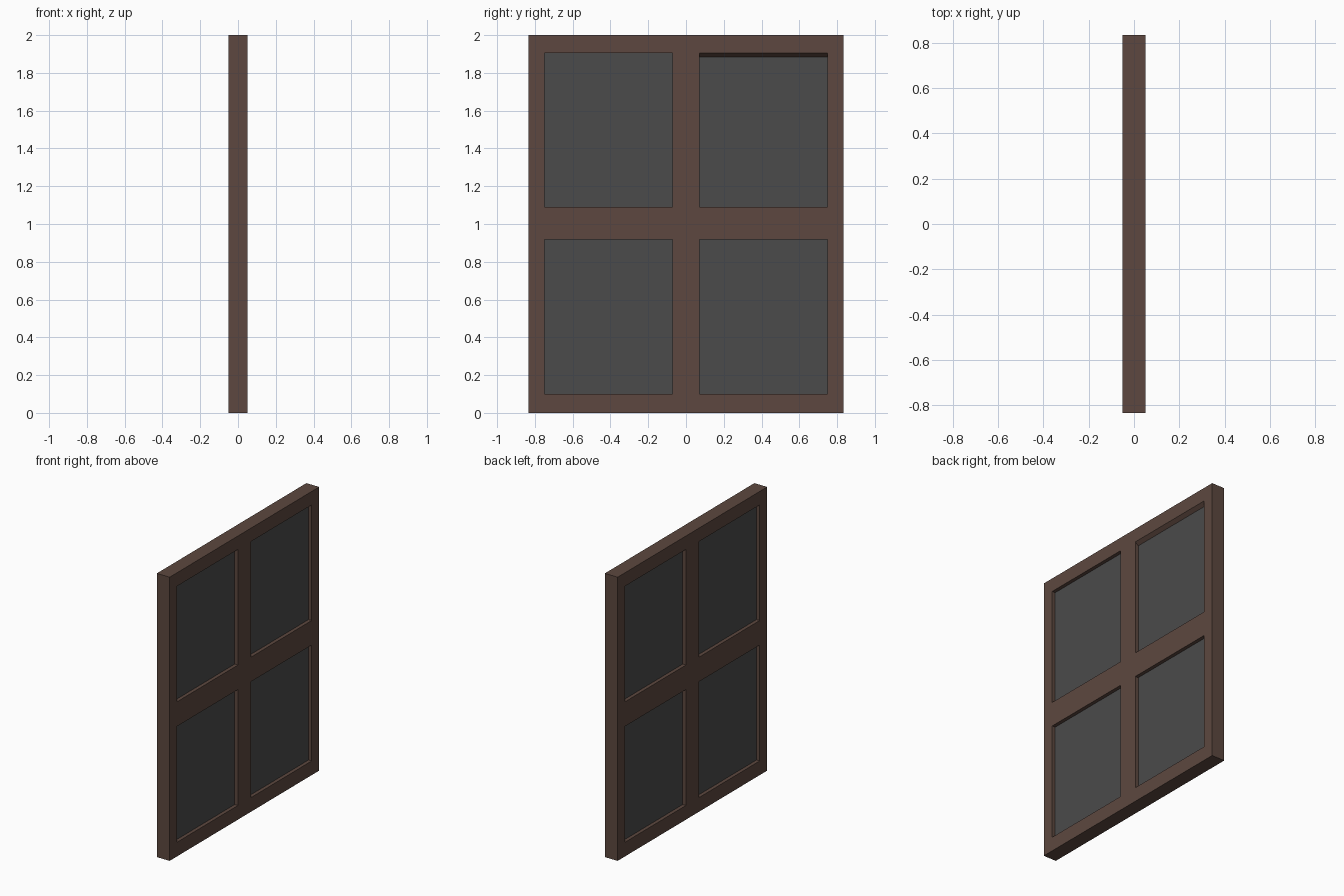
import bpy, bmesh
from mathutils import Vector

if "Cube" in bpy.data.objects:
    bpy.data.objects.remove(bpy.data.objects["Cube"])

def material(name, rgb):
    m = bpy.data.materials.new(name)
    m.diffuse_color = (*rgb, 1)
    m.use_nodes = True
    m.node_tree.nodes["Principled BSDF"].inputs["Base Color"].default_value = m.diffuse_color
    return m

wood = material("brown wood", (0.109, 0.064, 0.050))
glass = material("dark grey glass", (0.070, 0.070, 0.070))

D = 0.05                                          # half depth of the frame
P = 0.025                                         # half thickness of the panes
YS = [-0.833, -0.75, -0.072, 0.072, 0.75, 0.833]  # stile edges
ZS = [0.0, 0.10, 0.917, 1.09, 1.905, 2.0]         # rail edges

def finish(bm, name, mat):
    bmesh.ops.recalc_face_normals(bm, faces=bm.faces)
    me = bpy.data.meshes.new(name)
    bm.to_mesh(me)
    bm.free()
    me.materials.append(mat)
    ob = bpy.data.objects.new(name, me)
    bpy.context.collection.objects.link(ob)
    return ob

def extrude(bm, faces, vec):
    r = bmesh.ops.extrude_face_region(bm, geom=faces)
    vs = [g for g in r["geom"] if isinstance(g, bmesh.types.BMVert)]
    bmesh.ops.translate(bm, verts=vs, vec=Vector(vec))

# Window frame: a grid of cells with the four openings left out, then thickened
bm = bmesh.new()
v = [[bm.verts.new((-D, y, z)) for z in ZS] for y in YS]
cells = [bm.faces.new((v[i][j], v[i+1][j], v[i+1][j+1], v[i][j+1]))
         for i in range(5) for j in range(5) if not (i % 2 and j % 2)]
extrude(bm, cells, (2 * D, 0, 0))
finish(bm, "window_frame", wood)

# Panes, tucked slightly into the frame
E = 0.005
for i in (1, 3):
    for j in (1, 3):
        bm = bmesh.new()
        y0, y1, z0, z1 = YS[i] - E, YS[i+1] + E, ZS[j] - E, ZS[j+1] + E
        f = bm.faces.new([bm.verts.new((-P, y, z)) for y, z in
                          ((y0, z0), (y1, z0), (y1, z1), (y0, z1))])
        extrude(bm, [f], (2 * P, 0, 0))
        finish(bm, f"pane_{i}_{j}", glass)

# Sloping lip over one upper pane
bm = bmesh.new()
profile = [(0.02, 1.885), (P, 1.885), (D, 1.905), (0.04, 1.915), (0.02, 1.915)]
f = bm.faces.new([bm.verts.new((x, YS[3], z)) for x, z in profile])
extrude(bm, [f], (0, YS[4] - YS[3], 0))
finish(bm, "sloping_lip", wood)
